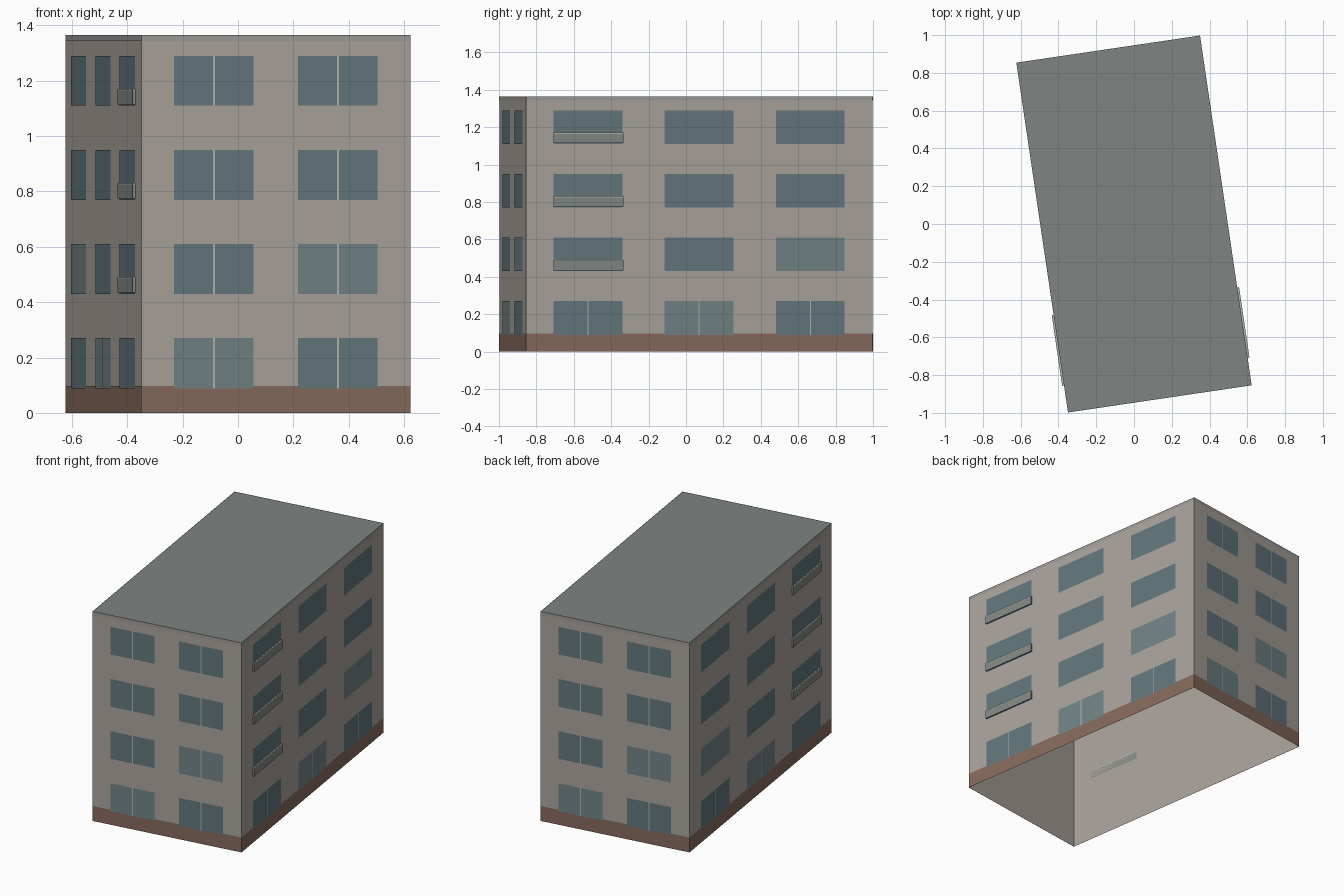
import bpy, bmesh, math
from mathutils import Matrix

if "Cube" in bpy.data.objects:
    bpy.data.objects.remove(bpy.data.objects["Cube"])

W, L, H = 0.983, 1.872, 1.365
TURN = math.radians(8.4)


def material(name, rgb):
    m = bpy.data.materials.new(name)
    m.diffuse_color = (*rgb, 1)
    m.use_nodes = True
    m.node_tree.nodes["Principled BSDF"].inputs["Base Color"].default_value = m.diffuse_color
    return m


WALL = material("wall_plaster", (0.40, 0.37, 0.33))
TRIM = material("trim_grey", (0.34, 0.33, 0.31))
ROOF = material("roof_grey", (0.21, 0.235, 0.225))
BASE = material("base_brown", (0.24, 0.145, 0.11))
GLASS = material("window_glass", (0.125, 0.185, 0.205))
PALE = material("pale_glass", (0.165, 0.225, 0.235))
FRAME = material("frame_light", (0.45, 0.46, 0.43))
RAIL = material("balcony_panel", (0.23, 0.25, 0.235))


def finish(name, bm, mat, matrix):
    me = bpy.data.meshes.new(name)
    bm.transform(matrix)
    bm.to_mesh(me)
    bm.free()
    me.materials.append(mat)
    ob = bpy.data.objects.new(name, me)
    bpy.context.collection.objects.link(ob)
    return ob


def panel(name, frame, u0, u1, z0, z1, out, mat):
    """Flat outward-facing panel, u measured along the wall."""
    bm = bmesh.new()
    bm.faces.new([bm.verts.new((u, -out, z)) for u, z in
                  ((u0, z0), (u1, z0), (u1, z1), (u0, z1))])
    return finish(name, bm, mat, frame)


def box(name, frame, u0, u1, z0, z1, out, mat):
    """Block standing out from the wall."""
    bm = bmesh.new()
    bmesh.ops.create_cube(bm, size=1)
    place = (Matrix.Translation(((u0 + u1) / 2, -out / 2, (z0 + z1) / 2))
             @ Matrix.Diagonal((u1 - u0, out, z1 - z0, 1)))
    return finish(name, bm, mat, frame @ place)


# Roof
bm = bmesh.new()
bmesh.ops.create_grid(bm, x_segments=1, y_segments=1, size=0.5)
finish("roof", bm, ROOF, Matrix.Rotation(TURN, 4, 'Z')
       @ Matrix.Translation((0, 0, H)) @ Matrix.Diagonal((W, L, 1, 1)))

SHORT = [(0.12, 0.41), (0.573, 0.863)]
LONG = [(0.147, 0.521), (0.748, 1.119), (1.35, 1.721)]
FLOORS = [(0.088, 0.27), (0.43, 0.61), (0.77, 0.95), (1.11, 1.29)]

for i, side in enumerate(("front", "right", "back", "left")):
    length, depth = (W, L) if i % 2 == 0 else (L, W)
    frame = (Matrix.Rotation(TURN + i * math.pi / 2, 4, 'Z')
             @ Matrix.Translation((-length / 2, -depth / 2, 0)))
    columns = SHORT if i % 2 == 0 else LONG
    if side == "left":  # mirror of the right side
        columns = [(L - b, L - a) for a, b in columns]

    # Wall, base course and top trim
    panel(f"{side}_wall", frame, 0, length, 0, H, 0, WALL)
    panel(f"{side}_base", frame, 0, length, 0, 0.097, 0.001, BASE)
    panel(f"{side}_top_trim", frame, 0, length, H - 0.022, H, 0.001, TRIM)

    for c, (u0, u1) in enumerate(columns):
        mid = (u0 + u1) / 2
        for f, (z0, z1) in enumerate(FLOORS):
            tag = f"{side}_{c}_{f}"
            # Windows, a few with paler glass
            pale = f < 2 and c == f + i % 2
            panel(f"window_{tag}", frame, u0, u1, z0, z1, 0.002,
                  PALE if pale else GLASS)
            # Centre bars on the short walls and the ground floor
            if i % 2 == 0 or f == 0:
                panel(f"window_bar_{tag}", frame, mid - 0.003, mid + 0.003,
                      z0, z1, 0.003, FRAME)
            # Shallow balconies on the long walls
            if i % 2 and c == 0 and f:
                box(f"balcony_{tag}", frame, u0, u1 + 0.003,
                    z0 + 0.005, z0 + 0.055, 0.01, RAIL)
                box(f"balcony_rail_{tag}", frame, u0, u1 + 0.003,
                    z0 + 0.055, z0 + 0.061, 0.01, FRAME)
